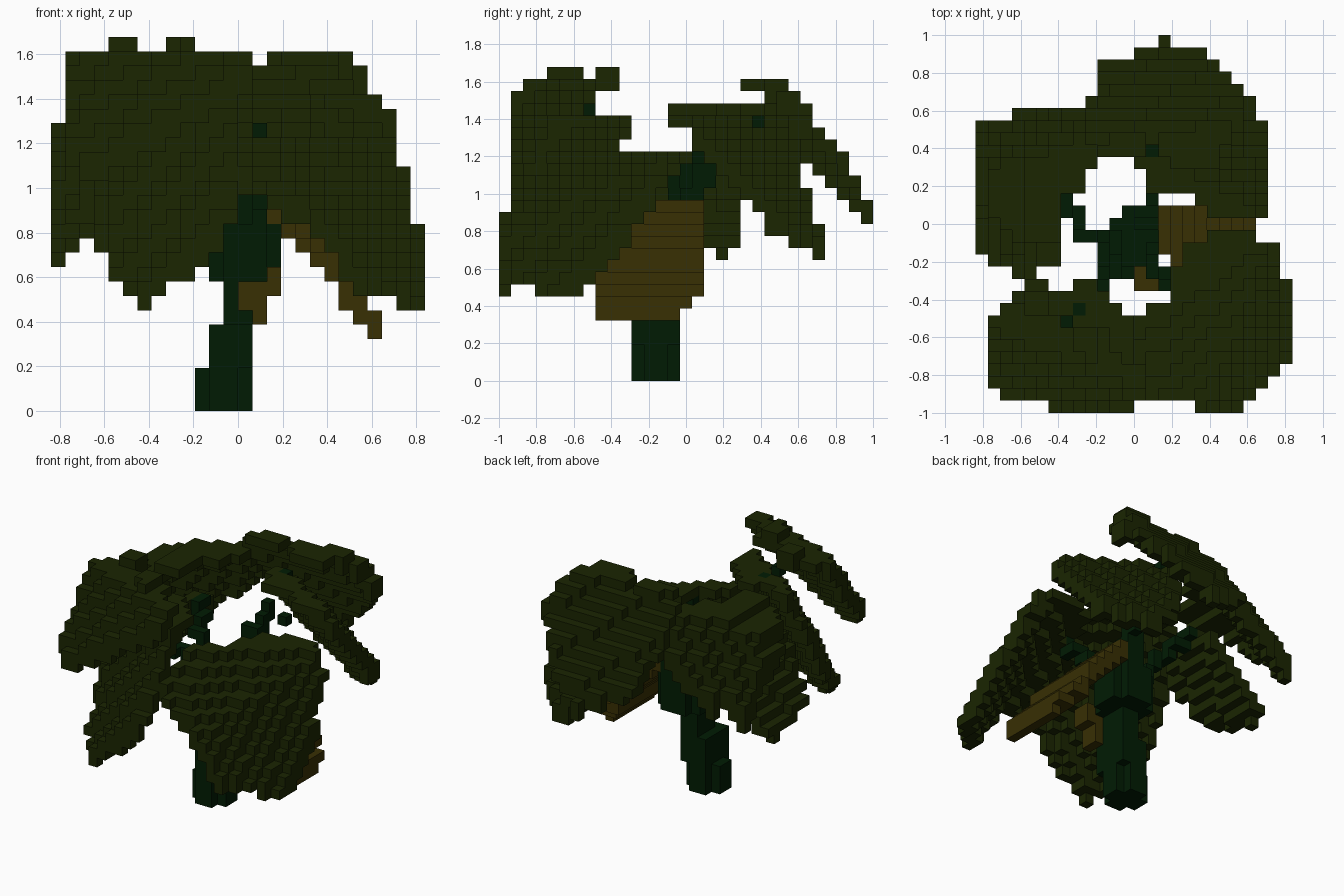
import bpy, bmesh, math
from mathutils import Vector

H = 2 / 31          # size of one cube
cells = {}          # cube index -> part name


def material(name, rgb):
    m = bpy.data.materials.new(name)
    m.diffuse_color = (*rgb, 1)
    return m


LEAF = material("leaf green", (0.0105, 0.0188, 0.0004))
STEM = material("stem dark green", (0.0003, 0.0112, 0.0010))
DEAD = material("dry leaf brown", (0.040, 0.029, 0.0010))


def put(part, x, y, z):
    i, j, k = math.floor(x / H), math.floor(y / H + 0.5), math.floor(z / H)
    key = (max(-13, min(12, i)), max(-15, min(15, j)), max(0, min(25, k)))
    cells[key] = part


def inside(poly, x, y):
    hit = False
    for (ax, ay), (bx, by) in zip(poly, poly[1:] + poly[:1]):
        if (ay > y) != (by > y) and x < ax + (y - ay) * (bx - ax) / (by - ay):
            hit = not hit
    return hit


def sheet(part, planes, cap, poly):
    """Cubes along a drooping blade: the lowest of planes z = c + a*x + b*y and cap."""
    step = H / 5
    for n in range(-66, 66):
        for m in range(-79, 79):
            x, y = (n + 0.5) * step, (m + 0.5) * step
            if inside(poly, x, y):
                put(part, x, y, min([cap] + [c + a * x + b * y for c, a, b in planes]))


def line(part, a, b):
    a, b = Vector(a), Vector(b)
    for t in range(61):
        put(part, *a.lerp(b, t / 60))


def disc(part, cx, cy, r, z0, z1):
    """Round column of cubes, r is its radius."""
    for k in range(round(z0 / H), round(z1 / H)):
        for i in range(-13, 13):
            for j in range(-15, 16):
                if math.hypot((i + 0.5) * H - cx, j * H - cy) < r:
                    cells[(i, j, k)] = part


# Heart-shaped leaves in drooping pairs
sheet("front_right_leaf", [(1.48, -.40, .52), (2.227, -1.43, .90)], 1.21,
      [(.40, -.10), (.60, -.08), (.71, -.12), (.77, -.28), (.84, -.40), (.83, -.66),
       (.74, -.75), (.62, -.87), (.56, -.98), (.33, -.98), (.31, -.93), (.15, -.92),
       (.02, -.80), (.02, -.58), (.13, -.46), (.22, -.42), (.25, -.30), (.27, -.15)])
sheet("front_left_lower_leaf", [(2.50, 1.1, 1.625)], 1.39,
      [(-.42, -.95), (-.52, -.83), (-.57, -.72), (-.64, -.58), (-.62, -.45), (-.50, -.31),
       (-.38, -.42), (-.28, -.31), (-.16, -.42), (.0, -.60), (-.01, -.85), (-.07, -.99),
       (-.27, -.99), (-.32, -.95)])
sheet("front_left_upper_leaf", [(2.72, .572, 1.388)], 1.60,
      [(-.77, -.54), (-.68, -.47), (-.58, -.42), (-.54, -.36), (-.46, -.38), (-.44, -.54),
       (-.36, -.60), (-.32, -.58), (-.26, -.55), (-.20, -.58), (-.14, -.70), (.05, -.80),
       (.06, -.92), (-.20, -.93), (-.65, -.93), (-.77, -.80)])
for lobe in ([(-.57, -.37), (-.46, -.37), (-.46, -.48), (-.57, -.48)],
             [(-.31, -.56), (-.20, -.56), (-.20, -.70), (-.31, -.70)]):
    sheet("front_left_upper_leaf", [(2.72, .572, 1.388)], 1.65, lobe)
sheet("left_lower_leaf", [(1.66, 1.14, -.25)], 1.20,
      [(-.80, .22), (-.80, .0), (-.77, -.17), (-.57, -.27), (-.45, -.20), (-.39, -.05),
       (-.40, .10), (-.40, .25), (-.60, .28), (-.70, .27)])
sheet("left_upper_leaf", [(2.25, .75, -1.4), (1.62, .35, 0), (2.98, 2.2, 0)], 1.46,
      [(-.84, .54), (-.84, .24), (-.74, .08), (-.58, -.07), (-.45, -.08), (-.39, .0),
       (-.38, .16), (-.27, .20), (-.26, .30), (-.18, .42), (-.26, .60), (-.64, .60),
       (-.65, .54)])
sheet("back_right_lower_leaf", [(1.82, -.65, -1.15)], 1.40,
      [(.45, .73), (.64, .54), (.70, .45), (.70, .05), (.55, .05), (.36, .10), (.27, .23),
       (.12, .18), (.03, .33), (.10, .50), (.22, .64)])
sheet("back_upper_leaf", [(2.088, .2, -1.25), (2.35, -1.65, 0)], 1.58,
      [(.16, 1.0), (.14, .93), (.02, .93), (.0, .87), (-.12, .865), (-.13, .81), (-.19, .80),
       (-.19, .62), (-.25, .60), (-.20, .43), (-.06, .36), (.06, .42), (.10, .48),
       (.18, .42), (.22, .33), (.40, .34), (.45, .40), (.52, .49), (.58, .57), (.63, .60),
       (.57, .67), (.51, .74), (.44, .80), (.38, .86), (.31, .92), (.18, .93)])

# Dry leaf hanging under the right side, and a small dry remnant at the stem
sheet("dry_leaf", [(1.11, -1.18, 0)], 0.95,
      [(.13, .09), (.32, .09), (.45, .04), (.58, .03), (.64, -.14), (.64, -.43), (.52, -.48),
       (.38, -.48), (.27, -.24), (.19, -.16), (.13, -.08)])
for z, x0, x1 in ((.42, .07, .12), (.48, .01, .12), (.55, .01, .18), (.61, .14, .18)):
    for y in (-.32, -.26):
        line("dry_remnant", (x0, y, z), (x1, y, z))

# Leaning stem
disc("stem", -.065, -.16, .125, 0, .19)
disc("stem", -.035, -.16, .12, .19, .39)
disc("stem", .0, -.13, .09, .39, .58)
disc("stem", .03, -.07, .16, .58, .84)
disc("stem", .065, .02, .09, .84, .97)
disc("stem", .065, .04, .07, .97, 1.03)
disc("stem", .095, .09, .07, 1.03, 1.16)

# Leaf stalks
line("stem", (.06, -.12, .80), (.22, -.38, 1.12))
line("stem", (-.06, -.12, .80), (-.20, -.36, 1.07))
line("stem", (-.06, -.06, .80), (-.26, -.06, 1.05))
line("stem", (-.26, -.02, 1.05), (-.35, .13, 1.20))
line("stem", (.10, .09, 1.1), (.10, .20, 1.25))
for p in ((-.28, -.45, 1.39), (-.35, -.52, 1.45), (.10, .39, 1.39), (.22, .20, 1.20)):
    put("stem", *p)

# Turn the cubes of each part into a mesh, keeping only the open sides
DIRS = [(1, 0, 0), (-1, 0, 0), (0, 1, 0), (0, -1, 0), (0, 0, 1), (0, 0, -1)]
for part in sorted(set(cells.values())):
    bm = bmesh.new()
    verts = {}

    def vert(c):
        if c not in verts:
            verts[c] = bm.verts.new((c[0] * H, (c[1] - 0.5) * H, c[2] * H))
        return verts[c]

    for key, owner in cells.items():
        if owner != part:
            continue
        for d in DIRS:
            if tuple(k + s for k, s in zip(key, d)) in cells:
                continue
            ax = [abs(s) for s in d].index(1)
            u, v = (ax + 1) % 3, (ax + 2) % 3
            ring = []
            for du, dv in ((0, 0), (1, 0), (1, 1), (0, 1)):
                c = list(key)
                c[ax] += 1 if d[ax] > 0 else 0
                c[u] += du
                c[v] += dv
                ring.append(vert(tuple(c)))
            bm.faces.new(ring if d[ax] > 0 else ring[::-1])
    mesh = bpy.data.meshes.new(part)
    bm.to_mesh(mesh)
    bm.free()
    mesh.materials.append(STEM if part == "stem" else DEAD if part.startswith("dry") else LEAF)
    bpy.context.collection.objects.link(bpy.data.objects.new(part, mesh))
